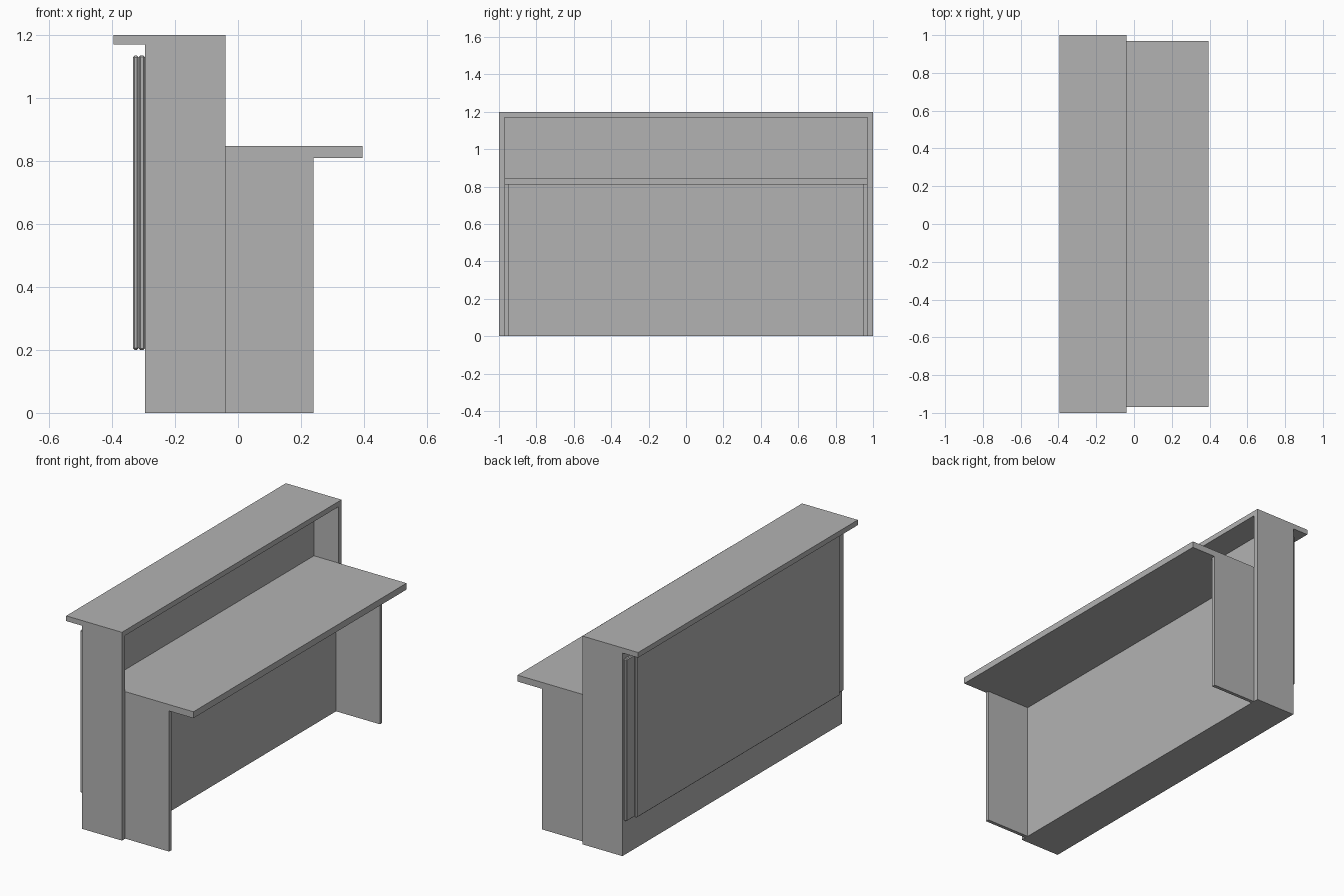
import bpy
import bmesh

default_cube = bpy.data.objects.get("Cube")
if default_cube:
    bpy.data.objects.remove(default_cube, do_unlink=True)

# Single plain grey finish
grey = bpy.data.materials.new("plain_grey")
grey.use_nodes = True
colour = (0.45, 0.45, 0.45, 1)
grey.diffuse_color = colour
grey.node_tree.nodes["Principled BSDF"].inputs["Base Color"].default_value = colour


def board(name, x, y, z, bevel=0):
    """Box spanning the given (low, high) ranges."""
    spans = (x, y, z)
    bm = bmesh.new()
    bmesh.ops.create_cube(bm, size=1)
    for v in bm.verts:
        v.co = [lo + (c + 0.5) * (hi - lo) for c, (lo, hi) in zip(v.co, spans)]
    mesh = bpy.data.meshes.new(name)
    bm.to_mesh(mesh)
    bm.free()
    mesh.materials.append(grey)
    obj = bpy.data.objects.new(name, mesh)
    bpy.context.collection.objects.link(obj)
    if bevel:
        mod = obj.modifiers.new("edge_chamfer", 'BEVEL')
        mod.width = bevel
        mod.segments = 1
    return obj


back, front = -0.295, -0.04      # depth of the tall body
half, inner = 1.0, 0.97          # outer and inner half lengths
worktop_low, worktop_top = 0.81, 0.847
ledge_low, ledge_top = 1.17, 1.2

# Tall body with its overhanging ledge
board("lower_body", (back, front), (-inner, inner), (0, worktop_low))
board("upper_wall", (back, -0.195), (-inner, inner), (worktop_low, ledge_low))
board("top_ledge", (-0.395, front), (-half, half), (ledge_low, ledge_top))

# Worktop reaching in to the upper wall
board("worktop", (-0.195, 0.395), (-inner, inner), (worktop_low, worktop_top))

# Matching end panels and worktop legs
for side, s in (("left", 1), ("right", -1)):
    board(side + "_end_panel", (back, front),
          sorted((s * inner, s * half)), (0, ledge_low))
    board(side + "_leg", (front, 0.24),
          sorted((s * 0.95, s * inner)), (0, worktop_low))

# Layered facing on the visitor side
board("facing_backboard", (-0.315, back), (-0.99, 0.99), (0.2, 1.135), 0.005)
board("facing_plate", (-0.334, -0.315), (-0.925, 0.925), (0.2, 1.135), 0.006)
